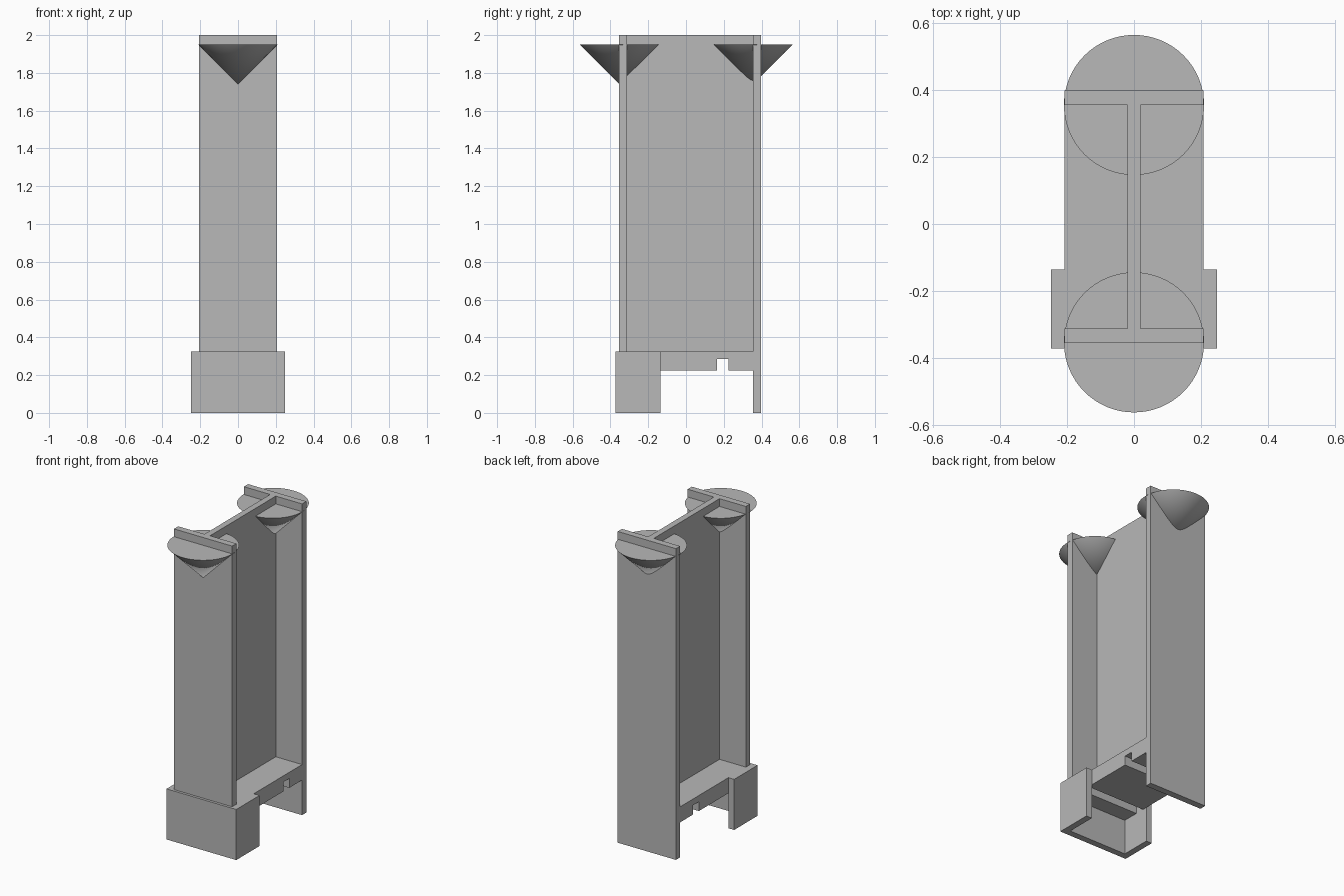
import bpy
import bmesh
import math

cube = bpy.data.objects.get("Cube")
if cube:
    bpy.data.objects.remove(cube, do_unlink=True)

grey = bpy.data.materials.new("plain grey")
grey.use_nodes = True
grey.diffuse_color = (0.48, 0.48, 0.48, 1)
grey.node_tree.nodes["Principled BSDF"].inputs["Base Color"].default_value = grey.diffuse_color

HALF_W = 0.207    # half width of the plates and floor
OUTER_W = 0.248   # half width of the front foot
FLOOR_TOP, FLOOR_LOW, GROOVE_TOP = 0.325, 0.225, 0.285
PLATE_Y, BACK_Y = 0.355, 0.398


def prism(name, outline, axis, low, high):
    """Extrude an outline along x (outline in y, z) or z (outline in x, y)."""
    bm = bmesh.new()
    place = (lambda a, b: (low, a, b)) if axis == "x" else (lambda a, b: (a, b, low))
    face = bm.faces.new([bm.verts.new(place(a, b)) for a, b in outline])
    moved = bmesh.ops.extrude_face_region(bm, geom=[face])["geom"]
    shift = (high - low, 0, 0) if axis == "x" else (0, 0, high - low)
    bmesh.ops.translate(bm, vec=shift, verts=[v for v in moved if isinstance(v, bmesh.types.BMVert)])
    bmesh.ops.recalc_face_normals(bm, faces=bm.faces)
    mesh = bpy.data.meshes.new(name)
    bm.to_mesh(mesh)
    bm.free()
    mesh.materials.append(grey)
    obj = bpy.data.objects.new(name, mesh)
    bpy.context.collection.objects.link(obj)
    return obj


def box(name, x, y, z):
    return prism(name, [(x[0], y[0]), (x[1], y[0]), (x[1], y[1]), (x[0], y[1])], "z", *z)


# Floor slab with two grooves running across its underside
floor_front = -0.33
floor_outline = [(floor_front, FLOOR_TOP), (floor_front, FLOOR_LOW)]
for near, far in ((-0.225, -0.165), (0.165, 0.225)):
    floor_outline += [(near, FLOOR_LOW), (near, GROOVE_TOP), (far, GROOVE_TOP), (far, FLOOR_LOW)]
floor_outline += [(PLATE_Y, FLOOR_LOW), (PLATE_Y, FLOOR_TOP)]
prism("floor", floor_outline, "x", -HALF_W, HALF_W)

# Front foot: a U of thin walls, open below and behind
front, rear = -0.372, -0.135
foot_outline = [(-OUTER_W, front), (OUTER_W, front), (OUTER_W, rear), (HALF_W, rear),
                (HALF_W, floor_front), (-HALF_W, floor_front), (-HALF_W, rear), (-OUTER_W, rear)]
prism("front_foot", foot_outline, "z", 0, FLOOR_TOP)

# Upright plates and the web between them
box("front_plate", (-HALF_W, HALF_W), (-PLATE_Y, -0.312), (FLOOR_TOP, 2))
box("back_plate", (-HALF_W, HALF_W), (PLATE_Y, BACK_Y), (0, 2))
box("centre_web", (-0.02, 0.02), (-0.312, PLATE_Y), (FLOOR_TOP, 2))

# Downward cones through the tops of the plates
for name, y in (("front_cone", -0.353), ("back_cone", 0.355)):
    bpy.ops.mesh.primitive_cone_add(vertices=64, radius1=0, radius2=0.209, depth=0.21,
                                    location=(0, y, 1.845))
    cone = bpy.context.object
    cone.name = name
    cone.data.materials.append(grey)
    bpy.ops.object.shade_smooth_by_angle(angle=math.radians(30))
